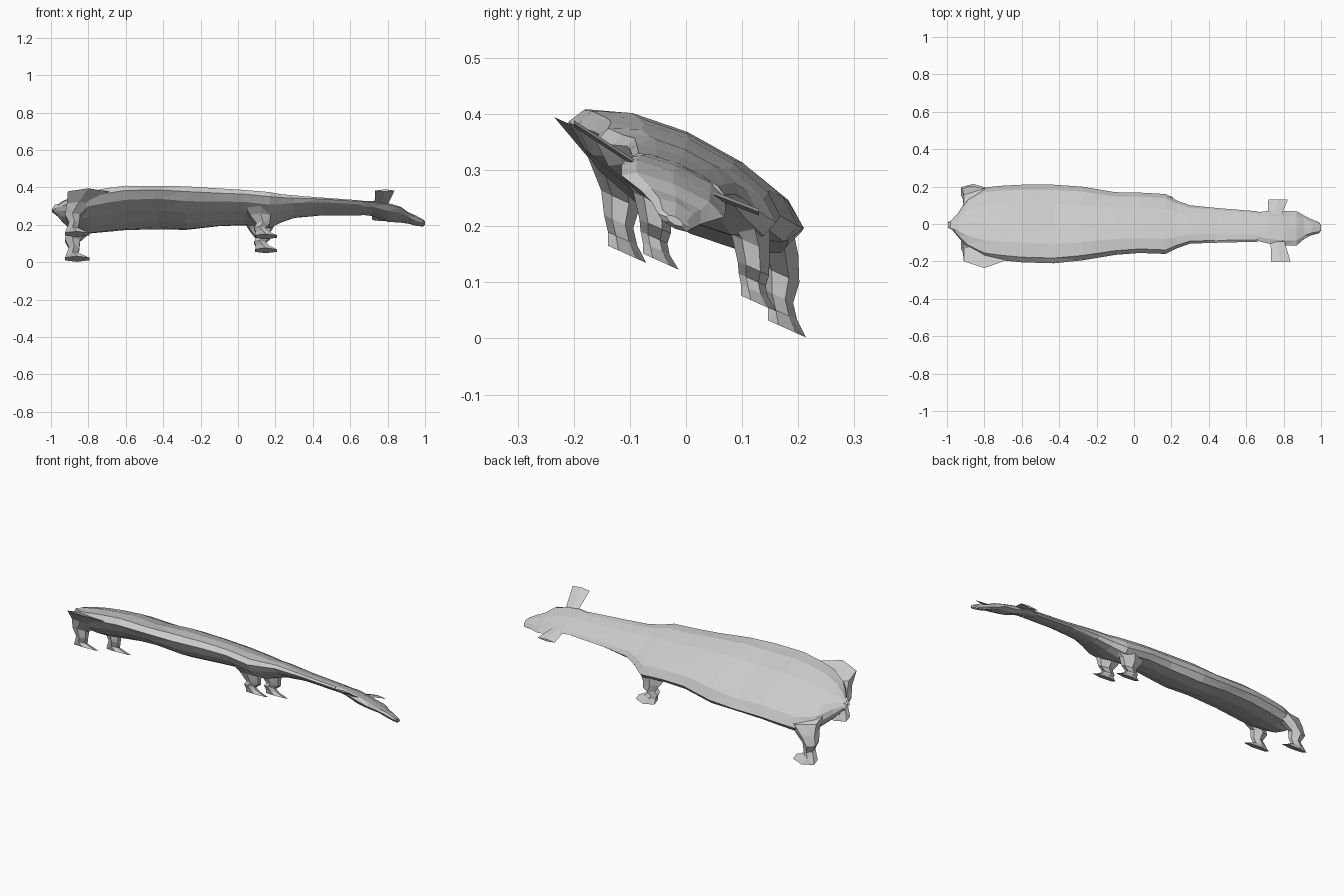
import bpy, bmesh, math


def loft(name, rings):
    """Skin a list of equal-sized rings and cap both ends."""
    bm = bmesh.new()
    loops = [[bm.verts.new(p) for p in ring] for ring in rings]
    for a, b in zip(loops, loops[1:]):
        n = len(a)
        for i in range(n):
            bm.faces.new((a[i], a[(i + 1) % n], b[(i + 1) % n], b[i]))
    bm.faces.new(loops[0])
    bm.faces.new(loops[-1])
    bmesh.ops.recalc_face_normals(bm, faces=bm.faces)
    bmesh.ops.triangulate(bm, faces=bm.faces)
    me = bpy.data.meshes.new(name)
    bm.to_mesh(me)
    bm.free()
    ob = bpy.data.objects.new(name, me)
    bpy.context.collection.objects.link(ob)
    return ob


SLOPE = 0.45  # sideways lean of the whole animal


def body_ring(x, ymin, ymax, zmin, zmax, n=12):
    """Slanted oval that fills the given y and z limits."""
    yc, zc = (ymin + ymax) / 2, (zmin + zmax) / 2
    hw, hh = (ymax - ymin) / 2, (zmax - zmin) / 2
    lean = min(SLOPE * hw, hh * 0.85)
    ht = math.sqrt(hh * hh - lean * lean)
    return [(x, yc + hw * math.cos(t), zc + ht * math.sin(t) - lean * math.cos(t))
            for t in (2 * math.pi * i / n for i in range(n))]


# trunk and neck: x, ymin, ymax, zmin, zmax
trunk = [
    (-0.99, -0.01, 0.005, 0.275, 0.29),
    (-0.94, -0.07, 0.06, 0.215, 0.325),
    (-0.89, -0.13, 0.14, 0.17, 0.35),
    (-0.80, -0.18, 0.195, 0.15, 0.38),
    (-0.70, -0.195, 0.205, 0.16, 0.398),
    (-0.60, -0.205, 0.21, 0.17, 0.41),
    (-0.43, -0.21, 0.21, 0.175, 0.408),
    (-0.28, -0.195, 0.20, 0.17, 0.408),
    (-0.10, -0.165, 0.17, 0.19, 0.397),
    (0.03, -0.155, 0.168, 0.195, 0.388),
    (0.17, -0.16, 0.16, 0.18, 0.377),
    (0.23, -0.13, 0.125, 0.21, 0.365),
    (0.30, -0.105, 0.10, 0.235, 0.358),
    (0.45, -0.10, 0.085, 0.25, 0.345),
    (0.66, -0.095, 0.068, 0.25, 0.33),
]
loft("body_and_neck", [body_ring(*s) for s in trunk])

# head tapering to the muzzle
head = [
    (0.64, -0.085, 0.06, 0.255, 0.33),
    (0.72, -0.105, 0.07, 0.245, 0.328),
    (0.80, -0.115, 0.07, 0.215, 0.318),
    (0.87, -0.115, 0.068, 0.21, 0.297),
    (0.91, -0.08, 0.045, 0.205, 0.268),
    (0.95, -0.06, 0.025, 0.195, 0.25),
    (0.99, -0.05, 0.01, 0.19, 0.228),
    (1.00, -0.035, -0.005, 0.20, 0.22),
]
loft("head", [body_ring(*s, n=8) for s in head])


def leg_ring(x, y, z, hx, hy):
    """Six-sided leg section following the lean."""
    pts = [(1, -0.45), (1, 0.45), (0, 1), (-1, 0.5), (-1, -0.5), (0, -1)]
    return [(x + hx * a, y + hy * b, z - SLOPE * hy * b) for a, b in pts]


# legs on the +y side: x, y, z, half length, half width
hind = [
    (-0.80, 0.12, 0.23, 0.11, 0.07),
    (-0.85, 0.155, 0.17, 0.065, 0.045),
    (-0.885, 0.168, 0.115, 0.04, 0.034),
    (-0.875, 0.165, 0.075, 0.028, 0.026),
    (-0.885, 0.172, 0.045, 0.03, 0.026),
    (-0.86, 0.18, 0.017, 0.065, 0.034),
]
fore = [
    (0.12, 0.09, 0.23, 0.09, 0.06),
    (0.12, 0.115, 0.17, 0.055, 0.034),
    (0.135, 0.12, 0.125, 0.035, 0.028),
    (0.115, 0.118, 0.105, 0.03, 0.024),
    (0.13, 0.122, 0.085, 0.035, 0.024),
    (0.15, 0.13, 0.062, 0.058, 0.032),
]
for part, secs, dy, dz in (("hind_leg", hind, -0.285, 0.133), ("front_leg", fore, -0.175, 0.075)):
    for side, k in (("left", 0), ("right", 1)):
        loft(f"{part}_{side}", [leg_ring(x, y + k * dy, z + k * dz, a, b)
                                for x, y, z, a, b in secs])

# thin flaring ears: root centre, tip centre, root and tip half lengths
for side, root, tip in (("right", (0.765, -0.08, 0.305), (0.785, -0.20, 0.383)),
                        ("left", (0.75, 0.04, 0.26), (0.77, 0.13, 0.225))):
    rings = []
    for (x, y, z), h in ((root, 0.035), (tip, 0.052)):
        rings.append([(x - h, y, z), (x, y, z + 0.006), (x + h, y, z), (x, y, z - 0.006)])
    loft(f"ear_{side}", rings)

# tail hanging along the rump
tail = [(-0.95, -0.01, 0.30, 0.03, 0.03), (-0.965, -0.005, 0.275, 0.03, 0.03),
        (-0.93, 0.0, 0.23, 0.012, 0.015)]
loft("tail", [leg_ring(*s) for s in tail])
